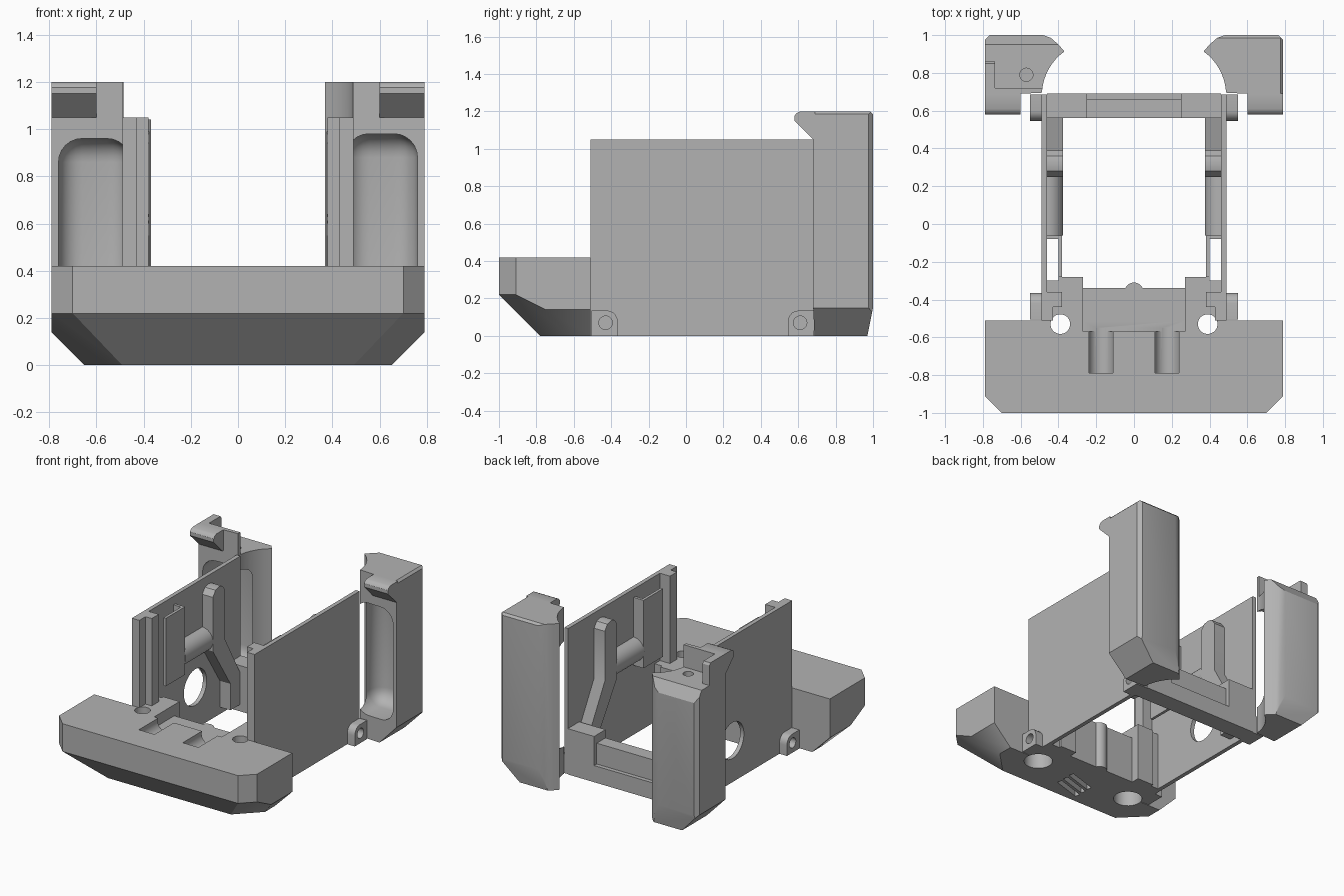
import bpy, bmesh, math
from mathutils import Vector

cube = bpy.data.objects.get("Cube")
if cube:
    bpy.data.objects.remove(cube)

GREY = (0.45, 0.45, 0.45, 1)
mat = bpy.data.materials.new("plain grey")
mat.use_nodes = True
mat.diffuse_color = GREY
mat.node_tree.nodes["Principled BSDF"].inputs["Base Color"].default_value = GREY


def finish(name, bm):
    bmesh.ops.recalc_face_normals(bm, faces=bm.faces[:])
    mesh = bpy.data.meshes.new(name)
    bm.to_mesh(mesh)
    bm.free()
    mesh.materials.append(mat)
    ob = bpy.data.objects.new(name, mesh)
    bpy.context.collection.objects.link(ob)
    return ob


def prism(name, pts, axis, a, b):
    """Extrude a 2D outline along x (pts are y,z) or z (pts are x,y)."""
    put = (lambda p, q: (q, p[0], p[1])) if axis == "x" else (lambda p, q: (p[0], p[1], q))
    bm = bmesh.new()
    face = bm.faces.new([bm.verts.new(put(p, a)) for p in pts])
    new = bmesh.ops.extrude_face_region(bm, geom=[face])["geom"]
    shift = Vector(put((0, 0), b - a))
    bmesh.ops.translate(bm, verts=[g for g in new if isinstance(g, bmesh.types.BMVert)], vec=shift)
    return finish(name, bm)


def box(name, x, y, z, round_off=0):
    bm = bmesh.new()
    bmesh.ops.create_cube(bm, size=1)
    for v in bm.verts:
        v.co = [(r[0] + r[1]) / 2 + c * (r[1] - r[0]) for c, r in zip(v.co, (x, y, z))]
    if round_off:
        bmesh.ops.bevel(bm, geom=bm.edges[:], offset=round_off, segments=6,
                        profile=0.5, affect="EDGES")
    return finish(name, bm)


def rod(name, centre, r, length, axis="z", sides=32):
    bm = bmesh.new()
    bmesh.ops.create_cone(bm, cap_ends=True, segments=sides, radius1=r, radius2=r, depth=length)
    ob = finish(name, bm)
    turn = {"x": (0, math.pi / 2, 0), "y": (math.pi / 2, 0, 0), "z": (0, 0, 0)}
    ob.rotation_euler = turn[axis]
    ob.location = centre
    return ob


def cut(ob, *cutters):
    for c in cutters:
        c.hide_render = True
        mod = ob.modifiers.new("cut", "BOOLEAN")
        mod.operation, mod.solver, mod.object = "DIFFERENCE", "EXACT", c
    bpy.context.view_layer.update()
    mesh = bpy.data.meshes.new_from_object(ob.evaluated_get(bpy.context.evaluated_depsgraph_get()))
    ob.modifiers.clear()
    ob.data = mesh
    for c in cutters:
        bpy.data.objects.remove(c)
    return ob


def slice_off(ob, point, normal):
    bm = bmesh.new()
    bm.from_mesh(ob.data)
    bmesh.ops.bisect_plane(bm, geom=bm.verts[:] + bm.edges[:] + bm.faces[:],
                           plane_co=point, plane_no=normal, clear_outer=True)
    bmesh.ops.holes_fill(bm, edges=[e for e in bm.edges if e.is_boundary])
    bmesh.ops.recalc_face_normals(bm, faces=bm.faces[:])
    bm.to_mesh(ob.data)
    bm.free()


def span(s, a, b):
    return tuple(sorted((s * a, s * b)))


# Front bumper: hull of a chamfered block
bm = bmesh.new()
for s in (-1, 1):
    for p in ((.79, -.51, .42), (.79, -.91, .42), (.70, -1, .42), (.70, -1, .22), (.79, -.91, .22),
              (.79, -.75, .14), (.79, -.51, .14), (.65, -.51, 0), (.65, -.62, 0), (.49, -.78, 0)):
        bm.verts.new((s * p[0], p[1], p[2]))
bmesh.ops.convex_hull(bm, input=bm.verts[:])
bmesh.ops.dissolve_limit(bm, angle_limit=0.01, verts=bm.verts[:], edges=bm.edges[:])
bumper = finish("front_bumper", bm)


def screw_holes():
    return [rod("hole", (s * .39, -.53, z), r, h)
            for s in (-1, 1) for z, r, h in ((.3, .052, 1), (0, .095, .4))]


grooves = [rod("groove", (s * .175, -.67, .40), .066, .24, "y") for s in (-1, 1)]
slots = []
for i in (-1, 0, 1):
    slot = box("slot", (-.11, .11), (-.018, .018), (-.05, .05))
    slot.location = (0, -.62 + i * .06, 0)
    slot.rotation_euler.z = .3
    slots.append(slot)
notch = box("notch", (-.27, .27), (-.57, -.4), (.34, .6))
cut(bumper, notch, *grooves, *slots, *screw_holes())

# Inner blocks behind the bumper
box("front_cross_wall", (-.27, .27), (-.51, -.34), (0, .34))
rod("front_cross_wall_bump", (0, -.36, .17), .05, .34)

for s, side in ((1, "left"), (-1, "right")):
    block = box(side + "_corner_block", span(s, .27, .46), (-.51, -.28), (0, .42))
    pocket_slot = box("slot", span(s, .40, .5), (-.3, -.2), (-.1, 1))
    cut(block, pocket_slot, *screw_holes())

    # Side wall, with a round opening on the right only
    wall = box(side + "_side_wall", span(s, .46, .49), (-.51, .685), (0, 1.05))
    holes = screw_holes()
    if s < 0:
        holes.append(rod("opening", (-.47, .17, .30), .13, .3, "x", 48))
    cut(wall, *holes)

    # Inner details on the wall
    box(side + "_front_column", span(s, .38, .46), (-.44, -.36), (.42, 1.05))
    box(side + "_front_flange", span(s, .43, .46), (-.51, -.44), (.42, 1.05))
    box(side + "_pocket_plate", span(s, .38, .40), (-.28, -.06), (.50, .99))
    box(side + "_pocket_end", span(s, .40, .46), (-.08, -.06), (.50, .99))
    tube = rod(side + "_tube", (s * .46, .10, .62), .085, .32, "y")
    slice_off_plane = box("trim", span(s, .475, .7), (-.2, .4), (.4, .9))
    cut(tube, slice_off_plane)
    prism(side + "_bent_bar", [(.25, .55), (.25, .94), (.28, .98), (.32, .99), (.36, .98), (.39, .94),
                               (.39, .58), (.56, .28), (.56, .05), (.45, .05), (.45, .24)],
          "x", s * .375, s * .46)

    # Hinge lugs with screw holes
    for end, y, d in (("front", -.43, 1), ("rear", .61, -1)):
        arc = [(y + d * (.01 + .055 * math.sin(t * math.pi / 10)),
                .075 + .06 * math.cos(t * math.pi / 10)) for t in range(6)]
        lug = prism(f"{side}_{end}_lug", [(y - d * .075, 0), (y - d * .075, .135)] + arc
                    + [(y + d * .065, 0)], "x", s * .48, s * .55)
        cut(lug, rod("hole", (s * .55, y, .07), .036, .1, "x", 24))

    # Rear corner post: scooped inner side, hollow towards the front
    scoop = [(.20 + .288 * math.cos(a), .68 + .288 * math.sin(a))
             for a in [math.radians(3 + 6.4 * i) for i in range(9)]]
    outline = scoop + [(.40, .95), (.44, .985), (.48, 1), (.765, 1), (.79, .975), (.79, .68)]
    post = prism(side + "_rear_post", [(s * x, y) for x, y in outline], "z", 0, 1.2)
    slice_off(post, (s * .79, .8, .15), (s, 0, -.95))
    slice_off(post, (s * .6, 1, .15), (0, .15, -.03))
    top = .98 if s > 0 else .96
    cut(post, box("hollow", span(s, .455, .76), (.5, .94), (.17, top), .1))
    if s < 0:
        # Lowered, sloped top with a screw hole and a raised corner rim
        cut(post, box("tray", (-.735, -.2), (.72, 1.1), (1.04, 1.4)),
            box("tray_back", (-.9, -.2), (.86, 1.1), (1.04, 1.4)),
            rod("hole", (-.57, .79, 1.04), .035, .2, "z", 24))
        slice_off(post, (-.6, .95, 1.04), (0, .8, .5))
    else:
        slice_off(post, (.6, 1, 1.185), (0, 1, 1))
        slice_off(post, (.79, .8, 1.185), (1, 0, 1))

    # Hook over the front of the post
    prism(side + "_hook", [(.69, 1.05), (.68, 1.05), (.58, 1.15), (.58, 1.175), (.59, 1.19),
                           (.61, 1.2), (.69, 1.2)], "x", s * .60, s * .79)
    box(side + "_rear_sill_end", span(s, .25, .46), (.56, .69), (0, .33))

# Low rear sill
box("rear_sill", (-.25, .25), (.56, .66), (0, .27))
box("rear_sill_step", (-.25, .25), (.66, .69), (0, .12))

# Smooth the curved faces, keep sharp edges
bpy.ops.object.select_all(action="DESELECT")
for ob in bpy.context.collection.objects:
    if ob.type == "MESH" and ob.data.materials and ob.data.materials[0] == mat:
        ob.select_set(True)
        bpy.context.view_layer.objects.active = ob
bpy.ops.object.shade_smooth_by_angle(angle=math.radians(30))
